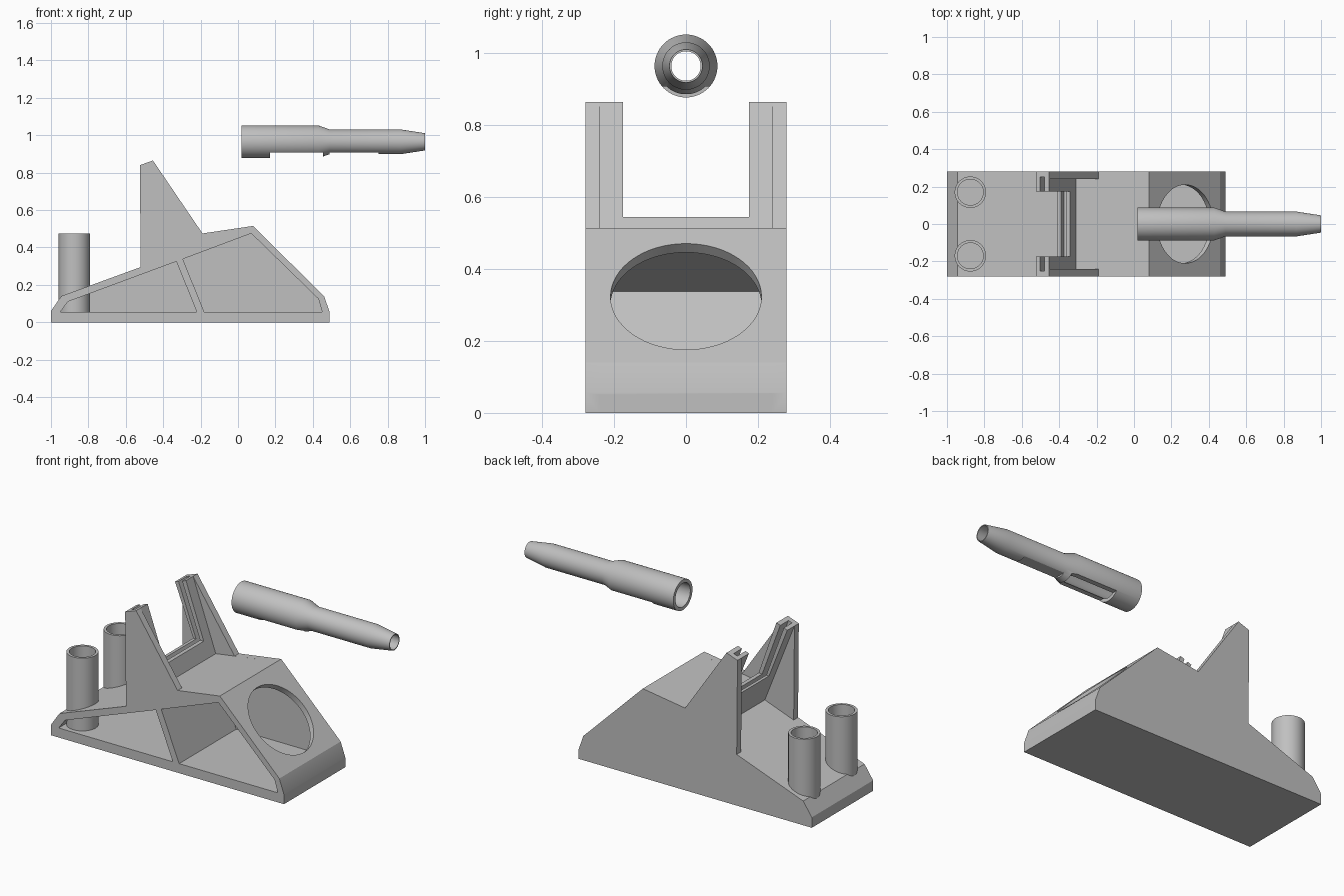
import bpy, bmesh, math
from mathutils import Matrix, Vector

cube = bpy.data.objects.get("Cube")
if cube:
    bpy.data.objects.remove(cube)

grey = bpy.data.materials.new("plain grey")
grey.use_nodes = True
grey.diffuse_color = (0.53, 0.53, 0.53, 1)
grey.node_tree.nodes["Principled BSDF"].inputs["Base Color"].default_value = grey.diffuse_color


def finish(name, bm):
    bmesh.ops.recalc_face_normals(bm, faces=bm.faces)
    mesh = bpy.data.meshes.new(name)
    bm.to_mesh(mesh)
    bm.free()
    mesh.materials.append(grey)
    ob = bpy.data.objects.new(name, mesh)
    bpy.context.collection.objects.link(ob)
    return ob


def extrude_xz(name, points, y0, y1):
    """Side profile pushed along y."""
    bm = bmesh.new()
    face = bm.faces.new([bm.verts.new((x, y0, z)) for x, z in points])
    out = bmesh.ops.extrude_face_region(bm, geom=[face])
    moved = [v for v in out["geom"] if isinstance(v, bmesh.types.BMVert)]
    bmesh.ops.translate(bm, verts=moved, vec=(0, y1 - y0, 0))
    return finish(name, bm)


def box(name, x0, x1, y0, y1, z0, z1):
    return extrude_xz(name, [(x0, z0), (x1, z0), (x1, z1), (x0, z1)], y0, y1)


def cylinder(name, radius, depth, centre, axis=(0, 0, 1), sides=64):
    turn = Vector((0, 0, 1)).rotation_difference(Vector(axis)).to_matrix().to_4x4()
    bm = bmesh.new()
    bmesh.ops.create_cone(bm, cap_ends=True, segments=sides, radius1=radius, radius2=radius,
                          depth=depth, matrix=Matrix.Translation(centre) @ turn)
    return finish(name, bm)


def combine(target, other, operation):
    """Apply a boolean and discard the second solid."""
    mod = target.modifiers.new("shape", 'BOOLEAN')
    mod.operation = operation
    mod.solver = 'EXACT'
    mod.object = other
    bpy.context.view_layer.objects.active = target
    bpy.ops.object.modifier_apply(modifier=mod.name)
    bpy.data.objects.remove(other)


def lathe(name, loop, axis, centre):
    """Revolve a closed (distance along axis, radius) loop."""
    bm = bmesh.new()
    along = Vector(axis)
    side = Vector((0, 1, 0))
    verts = [bm.verts.new(along * a + side * r) for a, r in loop]
    edges = [bm.edges.new((v, verts[i - 1])) for i, v in enumerate(verts)]
    bmesh.ops.spin(bm, geom=verts + edges, cent=(0, 0, 0), axis=axis,
                   angle=math.tau, steps=64)
    bmesh.ops.remove_doubles(bm, verts=bm.verts, dist=0.0001)
    bmesh.ops.translate(bm, verts=bm.verts, vec=centre)
    return finish(name, bm)


def smooth(ob):
    bpy.ops.object.select_all(action='DESELECT')
    ob.select_set(True)
    bpy.context.view_layer.objects.active = ob
    bpy.ops.object.shade_smooth_by_angle(angle=math.radians(20))


# Stand: wedge core with a side plate on each flank and a slanted slot frame
nose = [(-1, 0), (-1, 0.06), (-0.945, 0.14)]
tail = [(0.08, 0.515), (0.46, 0.14), (0.49, 0.055), (0.49, 0)]
stand = extrude_xz("stand", nose + [(-0.335, 0.363), (-0.31, 0.457)] + tail, -0.28, 0.28)
upright = [(-0.52, 0.295), (-0.525, 0.84), (-0.455, 0.865), (-0.19, 0.475)]
for s in (-1, 1):
    combine(stand, extrude_xz("side_plate", nose + upright + tail, s * 0.24, s * 0.28), 'UNION')
frame = [(-0.525, 0.84), (-0.455, 0.865), (-0.29, 0.40), (-0.325, 0.335)]
combine(stand, extrude_xz("slot_frame", frame, -0.26, 0.26), 'UNION')

# Frame opening and the slanted groove inside it
combine(stand, box("gap", -0.6, -0.2, -0.175, 0.175, 0.545, 1), 'DIFFERENCE')
groove = [(-0.522, 0.9), (-0.496, 0.9), (-0.348, 0.5), (-0.374, 0.5)]
combine(stand, extrude_xz("groove", groove, -0.25, 0.25), 'DIFFERENCE')

# Two hollow bays open to the front, parted by a slanted wall
bays = ([(-0.95, 0.055), (-0.91, 0.11), (-0.33, 0.325), (-0.22, 0.055)],
        [(-0.18, 0.055), (-0.295, 0.338), (0.07, 0.475), (0.11, 0.437),
         (0.43, 0.125), (0.45, 0.055)])
for bay in bays:
    combine(stand, extrude_xz("bay", bay, -0.3, 0.24), 'DIFFERENCE')

# Round hole square to the sloping end
combine(stand, cylinder("hole", 0.21, 0.12, (0.273, 0, 0.3225), (0.375, 0, 0.38)), 'DIFFERENCE')

# Pair of tube holders standing through the low slope
for label, y in (("right", -0.17), ("left", 0.17)):
    spot = (-0.875, y, 0)
    combine(stand, cylinder("bore", 0.076, 0.4, (-0.875, y, 0.256)), 'DIFFERENCE')
    tube = lathe("tube_" + label, [(0.055, 0.084), (0.475, 0.084), (0.475, 0.069), (0.055, 0.069)],
                 (0, 0, 1), spot)
    smooth(tube)
smooth(stand)

# Hollow handheld tool floating above, with flats cut on its underside
shell = [(0.02, 0.0875), (0.43, 0.0875), (0.49, 0.066), (0.87, 0.066), (1, 0.046),
         (1, 0.041), (0.87, 0.052), (0.49, 0.052), (0.43, 0.068), (0.02, 0.068)]
tool = lathe("tool_barrel", shell, (1, 0, 0), (0, 0, 0.965))
for x0, x1 in ((0.17, 0.455), (0.49, 0.75)):
    combine(tool, box("flat", x0, x1, -0.2, 0.2, 0.8, 0.908), 'DIFFERENCE')
smooth(tool)
